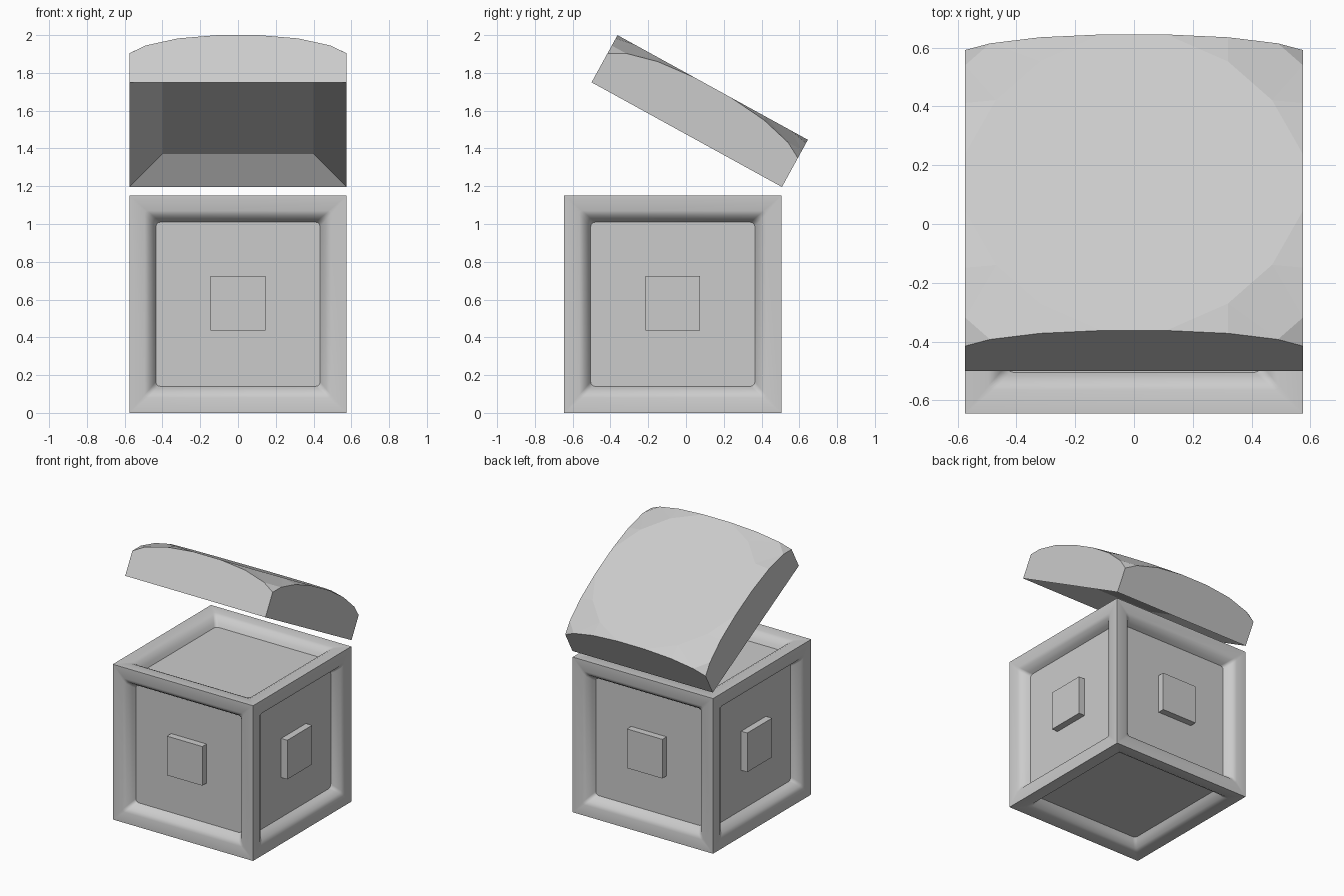
import bpy, bmesh
from math import radians, cos, sin, pi
from mathutils import Matrix, Vector

if "Cube" in bpy.data.objects:
    bpy.data.objects.remove(bpy.data.objects["Cube"])

HALF = 0.575                      # half the chest width
CENTRE = Vector((0, -0.07, HALF))
FACES = {"front": Matrix.Rotation(pi / 2, 4, 'X'),
         "right": Matrix.Rotation(pi / 2, 4, 'Z') @ Matrix.Rotation(pi / 2, 4, 'X'),
         "back": Matrix.Rotation(pi, 4, 'Z') @ Matrix.Rotation(pi / 2, 4, 'X'),
         "left": Matrix.Rotation(-pi / 2, 4, 'Z') @ Matrix.Rotation(pi / 2, 4, 'X'),
         "top": Matrix.Identity(4),
         "bottom": Matrix.Rotation(pi, 4, 'X')}


def finish(bm, name, smooth=None):
    bmesh.ops.remove_doubles(bm, verts=bm.verts, dist=0.0005)
    bmesh.ops.recalc_face_normals(bm, faces=bm.faces)
    me = bpy.data.meshes.new(name)
    bm.to_mesh(me)
    bm.free()
    if smooth:
        me.shade_smooth()
        me.set_sharp_from_angle(angle=radians(smooth))
    ob = bpy.data.objects.new(name, me)
    bpy.context.collection.objects.link(ob)
    return ob


def rounded_ring(bm, m, half, depth, radius, n=4):
    """Four corner arcs of a rounded square, anticlockwise."""
    arcs = []
    for q in range(4):
        a0 = q * pi / 2
        cx = (half - radius) * (1 if q in (0, 3) else -1)
        cy = (half - radius) * (1 if q in (0, 1) else -1)
        arcs.append([bm.verts.new(m @ Vector((cx + radius * cos(a0 + i / (n - 1) * pi / 2),
                                              cy + radius * sin(a0 + i / (n - 1) * pi / 2),
                                              HALF - depth))) for i in range(n)])
    return arcs


# Chest body: six framed panels with a rounded lip, welded into one box
LIP = [(0.08, 0, 0.015), (0.105, 0.012, 0.018), (0.128, 0.045, 0.022), (0.14, 0.07, 0.025)]
bm = bmesh.new()
for rot in FACES.values():
    m = Matrix.Translation(CENTRE) @ rot
    corners = [bm.verts.new(m @ Vector((x * HALF, y * HALF, HALF)))
               for x, y in ((1, 1), (-1, 1), (-1, -1), (1, -1))]
    rings = [rounded_ring(bm, m, HALF - i, d, r) for i, d, r in LIP]
    for q in range(4):
        nxt = (q + 1) % 4
        bm.faces.new([corners[q], corners[nxt], rings[0][nxt][0], rings[0][q][-1]])
        for a, b in zip(rings[0][q], rings[0][q][1:]):
            bm.faces.new([corners[q], b, a])
    flat = [sum(r, []) for r in rings]
    for o, i in zip(flat, flat[1:]):
        for k in range(len(o)):
            j = (k + 1) % len(o)
            bm.faces.new([o[k], o[j], i[j], i[k]])
    bm.faces.new(flat[-1])
finish(bm, "chest_body", 40)

# Square studs on the four side panels
for side in ("front", "right", "back", "left"):
    bm = bmesh.new()
    m = (Matrix.Translation(CENTRE) @ FACES[side]
         @ Matrix.Translation((0, 0.005, HALF - 0.047)) @ Matrix.Diagonal((0.29, 0.29, 0.054, 1)))
    bmesh.ops.create_cube(bm, size=1, matrix=m)
    finish(bm, side + "_stud")

# Lid: square slab with a flat round crown, corners falling away, hollow underneath
A, B, C, D = (0.11, HALF, 0.285), (0.32, 0.47, 0.285), (0.47, 0.32, 0.285), (HALF, 0.11, 0.285)
E, F, K = (0.32, HALF, 0.265), (0.49, HALF, 0.222), (HALF, HALF, 0.175)
G, H = (HALF, 0.49, 0.222), (HALF, 0.32, 0.265)
IN, DEPTH = 0.4, 0.104
bm = bmesh.new()


def face(points):
    bm.faces.new([bm.verts.new(p) for p in points])


crown = []
for q in range(4):
    r = Matrix.Rotation(-q * pi / 2, 3, 'Z')
    for f in ((A, B, E), (E, B, F), (B, C, G, F), (C, H, G), (C, D, H), (F, G, K)):
        face([r @ Vector(p) for p in f])
    crown += [r @ Vector(p) for p in (A, B, C, D)]
    mirror = [(-x, y, z) for x, y, z in (A, E, F, K)]
    # arched side wall
    face([r @ Vector(p) for p in [(-HALF, HALF, 0), (HALF, HALF, 0), K, F, E, A] + mirror])
    # sloping wall of the hollow
    face([r @ Vector(p) for p in ((-HALF, HALF, 0), (HALF, HALF, 0),
                                  (IN, IN, DEPTH), (-IN, IN, DEPTH))])
face(crown)
face([(-IN, -IN, DEPTH), (IN, -IN, DEPTH), (IN, IN, DEPTH), (-IN, IN, DEPTH)])
lid = finish(bm, "lid")
lid.location = (0, 0.004, 1.473)
lid.rotation_euler = (radians(-28.8), 0, 0)
